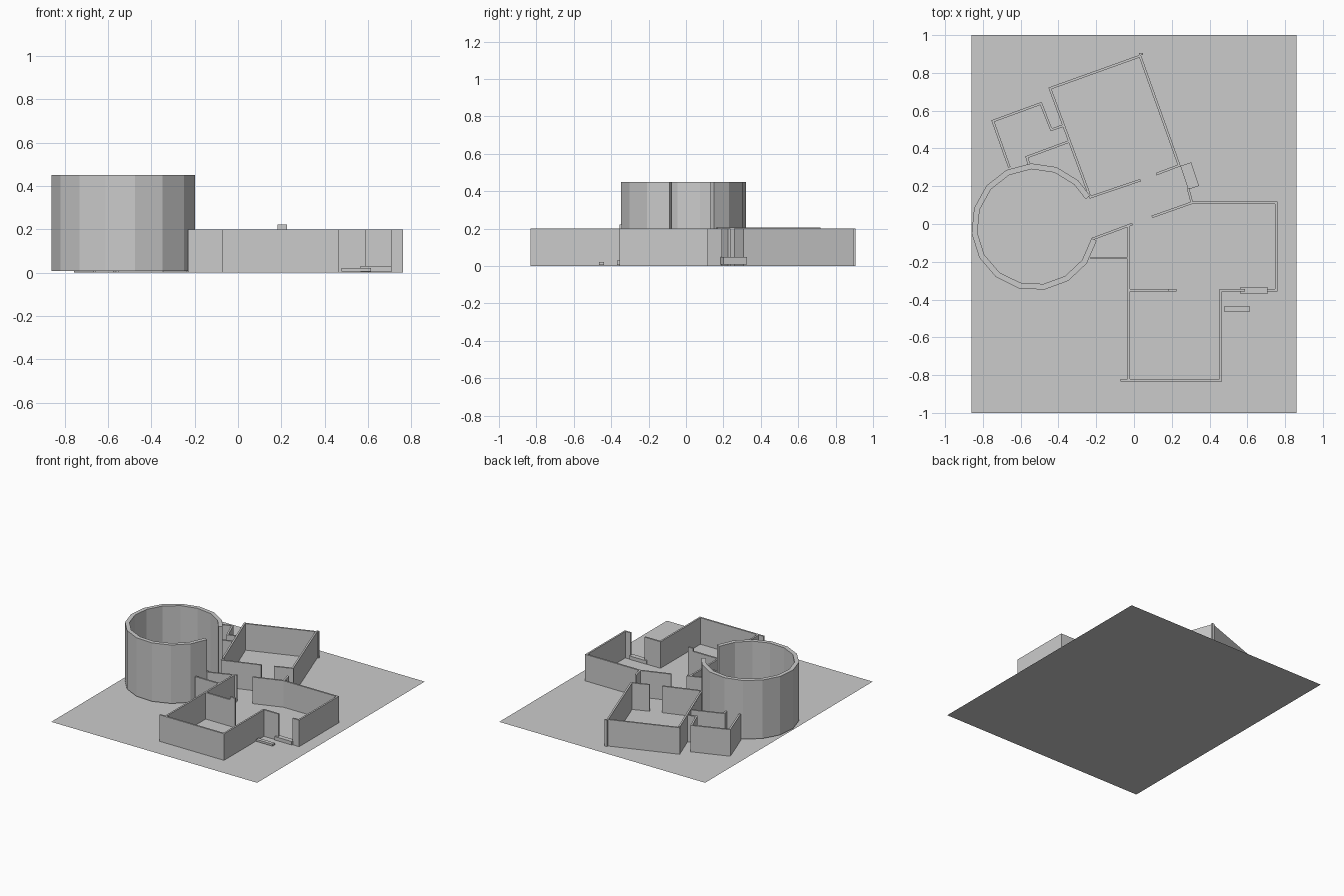
import bpy, bmesh, math
from mathutils import Vector

if "Cube" in bpy.data.objects:
    bpy.data.objects.remove(bpy.data.objects["Cube"])

T = 0.013   # wall thickness
H = 0.2     # wall height


def make_object(name, bm):
    bmesh.ops.recalc_face_normals(bm, faces=bm.faces[:])
    mesh = bpy.data.meshes.new(name)
    bm.to_mesh(mesh)
    bm.free()
    ob = bpy.data.objects.new(name, mesh)
    bpy.context.collection.objects.link(ob)
    return ob


def wall(name, pts, t=T, z0=0.0, z1=H):
    """Mitred upright wall following a centre line."""
    p = [Vector(q) for q in pts]
    bm = bmesh.new()
    rings = []
    for i, q in enumerate(p):
        a = (p[i] - p[i - 1]).normalized() if i else (p[1] - p[0]).normalized()
        b = (p[i + 1] - p[i]).normalized() if i < len(p) - 1 else a
        n = Vector((-a.y - b.y, a.x + b.x)).normalized()
        off = n * (t / 2 / n.dot(Vector((-a.y, a.x))))
        corners = [(q + off, z0), (q - off, z0), (q - off, z1), (q + off, z1)]
        rings.append([bm.verts.new((c.x, c.y, z)) for c, z in corners])
    for r, s in zip(rings, rings[1:]):
        for k in range(4):
            bm.faces.new((r[k], r[(k + 1) % 4], s[(k + 1) % 4], s[k]))
    bm.faces.new(rings[0])
    bm.faces.new(rings[-1])
    return make_object(name, bm)


# Flat site
bm = bmesh.new()
bm.faces.new([bm.verts.new(c) for c in
              ((-0.86, -1, 0), (0.86, -1, 0), (0.86, 1, 0), (-0.86, 1, 0))])
make_object("ground_slab", bm)

# Round tower, open toward the hallway
cx, cy, r = -0.525, -0.015, 0.321
angles = [29] + [47 + (348 - 47) * i / 13 for i in range(14)]
wall("round_tower",
     [(cx + r * math.cos(math.radians(a)), cy + r * math.sin(math.radians(a)))
      for a in angles], 0.03, 0.008, 0.45)

# Tilted back room with a doorway to the hallway
wall("back_room_shell", [(0.034, 0.232), (-0.232, 0.142), (-0.445, 0.718),
                         (0.032, 0.889), (0.239, 0.31), (0.118, 0.264)])
wall("back_room_corner_post", [(0.027, 0.9), (0.048, 0.9)], 0.012)
wall("back_room_left_coping", [(-0.24, 0.165), (-0.445, 0.718)], T, H, 0.205)

# Small side rooms against the tower
wall("side_room_outer", [(-0.66, 0.30), (-0.747, 0.545), (-0.493, 0.638),
                         (-0.438, 0.499), (-0.376, 0.52)])
wall("side_room_inner", [(-0.335, 0.44), (-0.568, 0.354), (-0.556, 0.315)])

# Hallway front wall and its connection to the large room
wall("hall_wall_left", [(-0.222, -0.08), (-0.008, 0.0)])
wall("large_room_shell", [(0.095, 0.038), (0.305, 0.112), (0.754, 0.112),
                          (0.754, -0.35), (0.705, -0.35)])
wall("hall_end_stub", [(0.307, 0.11), (0.286, 0.19)])
wall("closet_wall", [(-0.23, -0.18), (-0.027, -0.18)])

# Front room
wall("front_room_left", [(-0.027, -0.005), (-0.027, -0.825)])
wall("front_room_front", [(-0.072, -0.826), (0.46, -0.826),
                          (0.46, -0.35), (0.588, -0.35)])
wall("partition", [(-0.035, -0.35), (0.182, -0.35)])
wall("partition_post", [(0.182, -0.35), (0.225, -0.35)], T, 0, 0.222)

# Door steps
wall("hall_step", [(0.274, 0.317), (0.316, 0.192)], 0.06, 0.008, 0.047)
wall("front_door_step", [(0.565, -0.352), (0.708, -0.352)], 0.036, 0.004, 0.03)
wall("garden_step", [(0.477, -0.451), (0.614, -0.451)], 0.027, 0.006, 0.021)
